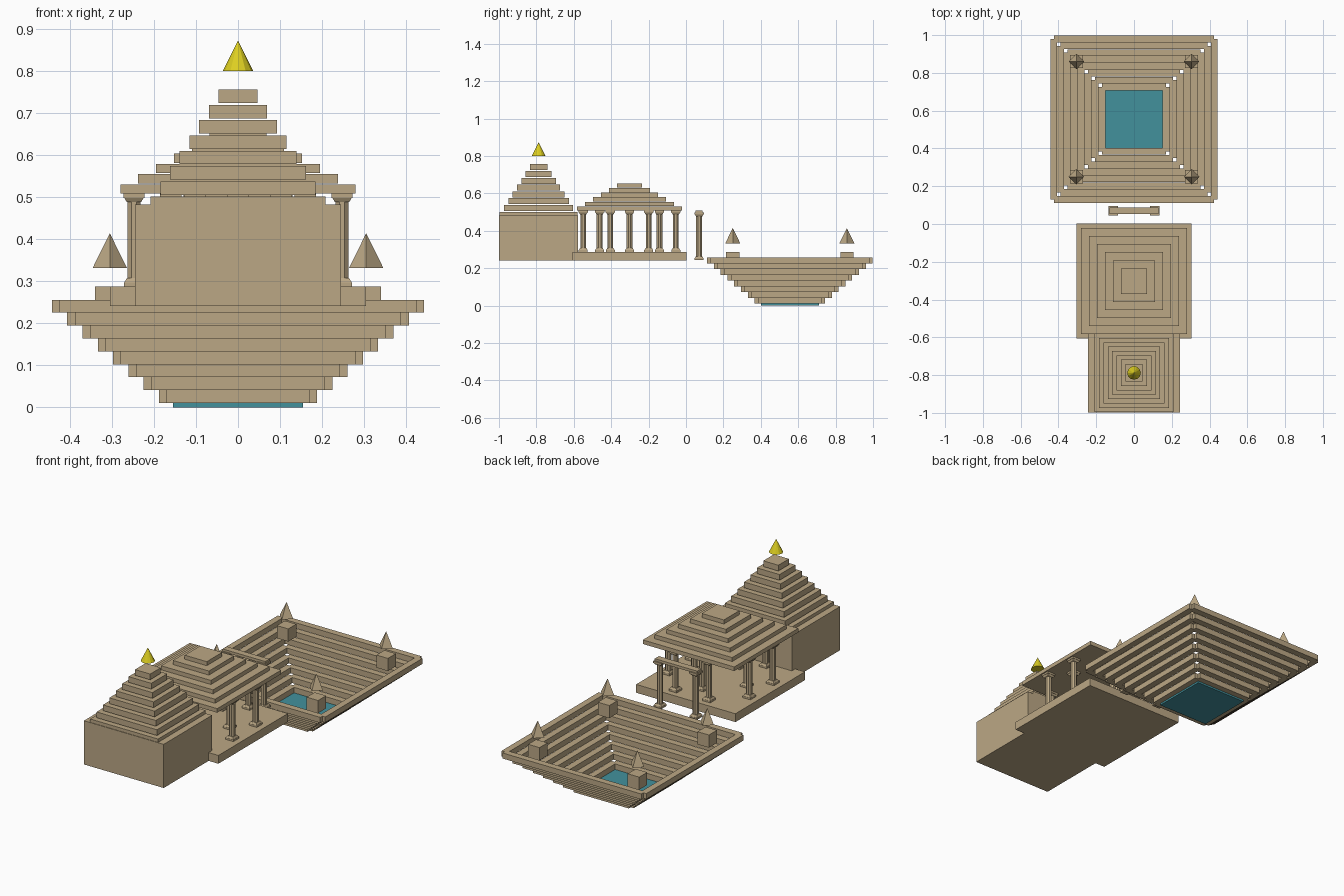
import bpy, math

if "Cube" in bpy.data.objects:
    bpy.data.objects.remove(bpy.data.objects["Cube"])

def material(name, rgb):
    m = bpy.data.materials.new(name)
    m.diffuse_color = (*rgb, 1)
    m.use_nodes = True
    m.node_tree.nodes["Principled BSDF"].inputs["Base Color"].default_value = m.diffuse_color
    return m

STONE = material("sandstone", (0.50, 0.39, 0.235))
WATER = material("water", (0.055, 0.285, 0.335))
GOLD = material("gold", (0.72, 0.62, 0.015))

def make(name, verts, faces, mat):
    me = bpy.data.meshes.new(name)
    me.from_pydata(verts, [], faces)
    me.materials.append(mat)
    ob = bpy.data.objects.new(name, me)
    bpy.context.collection.objects.link(ob)
    return ob

def box(name, cx, cy, hx, hy, z0, z1, mat=STONE):
    v = [(cx + sx * hx, cy + sy * hy, z) for z in (z0, z1)
         for sx, sy in ((-1, -1), (1, -1), (1, 1), (-1, 1))]
    f = [(3, 2, 1, 0), (4, 5, 6, 7)] + [(i, (i + 1) % 4, (i + 1) % 4 + 4, i + 4) for i in range(4)]
    return make(name, v, f, mat)

def frustum(name, cx, cy, sides, z0, z1, r0, r1, turn=0.0, mat=STONE):
    """Flat-faced prism, taper or (with r1 = 0) pyramid."""
    def ring(r, z):
        return [(cx + r * math.cos(turn + math.tau * i / sides),
                 cy + r * math.sin(turn + math.tau * i / sides), z) for i in range(sides)]
    n = sides
    v = ring(r0, z0)
    f = [tuple(reversed(range(n)))]
    if r1 == 0:
        v.append((cx, cy, z1))
        f += [(i, (i + 1) % n, n) for i in range(n)]
    else:
        v += ring(r1, z1)
        f.append(tuple(range(n, 2 * n)))
        f += [(i, (i + 1) % n, (i + 1) % n + n, i + n) for i in range(n)]
    return make(name, v, f, mat)

def column(name, x, y, z0, z1):
    q, d = math.pi / 4, math.sqrt(2)
    box(name + "_plinth", x, y, .024, .024, z0, z0 + .010)
    frustum(name + "_base", x, y, 4, z0 + .010, z0 + .020, .023 * d, .017 * d, q)
    frustum(name + "_shaft", x, y, 8, z0 + .018, z1 - .016, .0165, .0165, math.pi / 8)
    frustum(name + "_neck", x, y, 4, z1 - .020, z1 - .010, .017 * d, .023 * d, q)
    box(name + "_capital", x, y, .025, .025, z1 - .010, z1)

# Stepped tank: eight rings, each of four bars with notched corners
TY, T = .555, .018
for i in range(8):
    r = .170 + i * .0364
    z0 = .010 + i * .0307
    z1 = z0 + .0307
    for s, side in ((-1, "near"), (1, "far")):
        box(f"tank_step_{i}_{side}", 0, TY + s * r, r, T, z0, z1)
        box(f"tank_step_{i}_{side}_side", s * r, TY, T, r, z0, z1)
box("tank_water", 0, TY, .155, .155, 0, .010, WATER)

# Four small shrines over the tank corners
for sx in (-1, 1):
    for sy in (-1, 1):
        x, y = sx * .305, TY + sy * .305
        box("shrine_block", x, y, .035, .035, .217, .287)
        frustum("shrine_spire", x, y, 4, .331, .414, .041, 0)

# Free-standing gateway
for s in (-1, 1):
    column("gate_column", s * .11, .07, .243, .497)
box("gate_beam", 0, .07, .13, .018, .494, .509)

# Open hall: platform, octagon of columns, inner columns, tiered roof
HY = -.302
box("hall_platform", 0, HY, .304, .304, .241, .287)
for i in range(8):
    a = math.pi / 8 + i * math.pi / 4
    column("hall_outer_column", .268 * math.cos(a), HY + .268 * math.sin(a), .287, .508)
for i in range(4):
    a = i * math.pi / 2
    column("hall_inner_column", .16 * math.cos(a), HY + .16 * math.sin(a), .287, .508)
for i in range(6):
    h = .280 - i * .0425
    z = .508 + i * .0244
    box(f"hall_roof_tier_{i}", 0, HY, h, h, z, z + .0225)

# Sanctum with tiered tower and gold finial
SY = -.788
box("sanctum_body", 0, SY, .2445, .211, .241, .4825)
for i in range(8):
    h = .208 - i * .0231
    z = .469 + i * .0364
    box(f"tower_tier_{i}", 0, SY, h, h, z, z + .0320)
frustum("tower_finial", 0, SY, 12, .800, .872, .036, 0, 0, GOLD)
